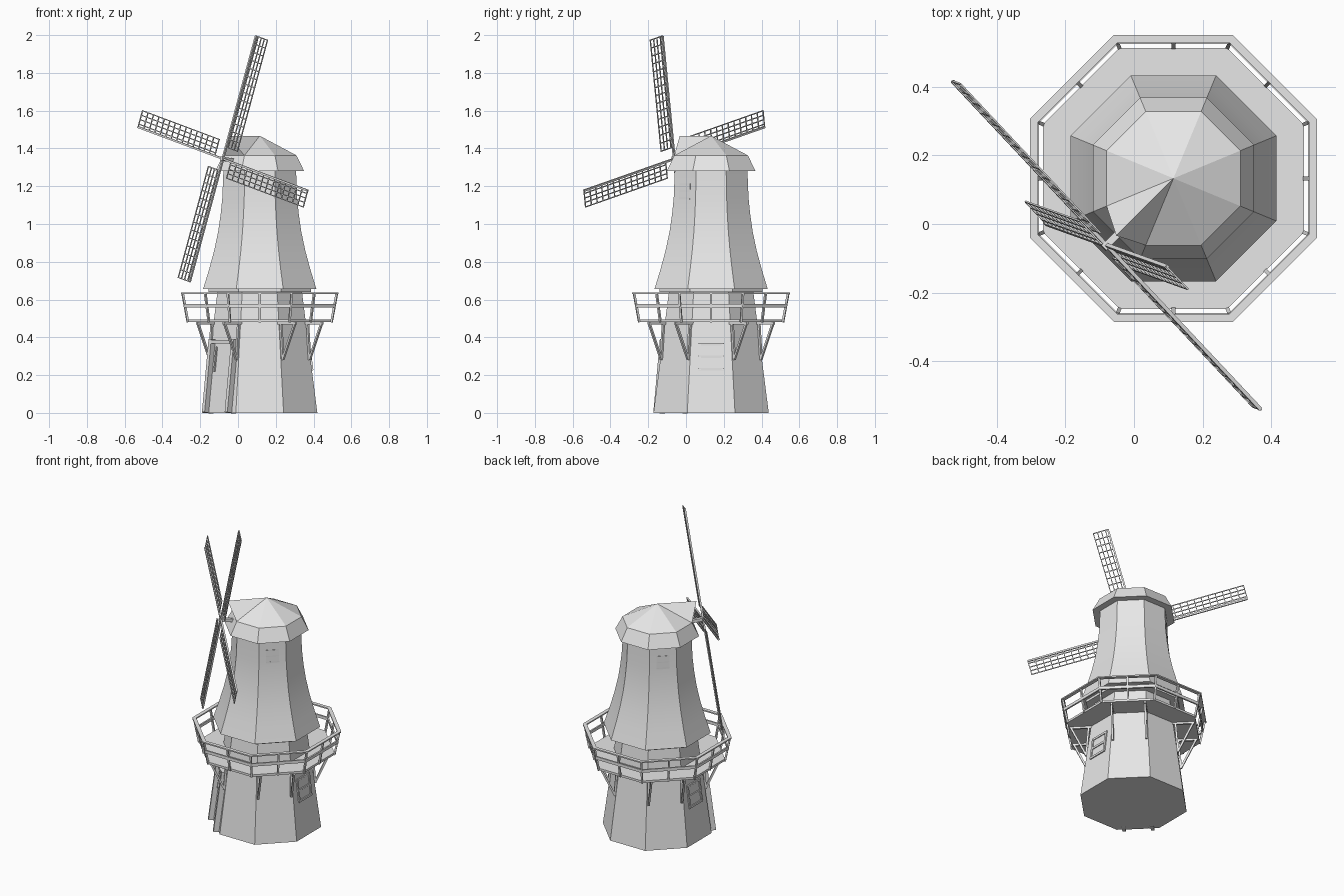
import bpy, bmesh, math
from mathutils import Vector, Matrix

if "Cube" in bpy.data.objects:
    bpy.data.objects.remove(bpy.data.objects["Cube"])

CENTRE = Vector((0.115, 0.133, 0))      # axis of the tower
Z = Vector((0, 0, 1))
LEAN = 0.128                            # inward slope of the lower wall

grey = bpy.data.materials.new("plain_grey")
grey.use_nodes = True
grey.diffuse_color = (0.8, 0.8, 0.8, 1)
grey.node_tree.nodes["Principled BSDF"].inputs["Base Color"].default_value = (0.8, 0.8, 0.8, 1)


def finish(name, bm, smooth=False):
    bmesh.ops.recalc_face_normals(bm, faces=bm.faces)
    mesh = bpy.data.meshes.new(name)
    bm.to_mesh(mesh)
    bm.free()
    mesh.materials.append(grey)
    if smooth:
        mesh.polygons.foreach_set("use_smooth", [True] * len(mesh.polygons))
        mesh.set_sharp_from_angle(angle=math.radians(30))
    obj = bpy.data.objects.new(name, mesh)
    bpy.context.collection.objects.link(obj)
    return obj


def direction(degrees):
    a = math.radians(degrees)
    return Vector((math.cos(a), math.sin(a), 0))


def corner(k, apothem, z):
    return CENTRE + direction(22.5 + 45 * k) * (apothem / math.cos(math.pi / 8)) + Z * z


def octagon_rings(bm, profile, closed=False):
    rings = [[bm.verts.new(corner(k, a, z)) for k in range(8)] for a, z in profile]
    pairs = list(zip(rings, rings[1:]))
    if closed:
        pairs.append((rings[-1], rings[0]))
    for low, high in pairs:
        for k in range(8):
            n = (k + 1) % 8
            bm.faces.new((low[k], low[n], high[n], high[k]))
    return rings


def octagon_solid(name, profile, smooth=False):
    bm = bmesh.new()
    rings = octagon_rings(bm, profile)
    bm.faces.new(rings[0])
    bm.faces.new(rings[-1])
    return finish(name, bm, smooth)


def octagon_band(name, inner, outer, low, high):
    bm = bmesh.new()
    octagon_rings(bm, [(inner, low), (outer, low), (outer, high), (inner, high)], True)
    return finish(name, bm)


def bar(bm, a, b, width, depth, facing):
    # box from a to b, with its depth along the facing direction
    along = (b - a).normalized()
    side = along.cross(facing).normalized()
    front = side.cross(along)
    m = Matrix((side * width, front * depth, b - a)).transposed().to_4x4()
    m.translation = (a + b) / 2
    bmesh.ops.create_cube(bm, size=1, matrix=m)


def wall_point(angle, base, lean, across, z, out=0):
    n = direction(angle)
    return CENTRE + n * (base - lean * z + out) + direction(angle + 90) * across + Z * z


# Tower body
octagon_solid("lower_tower", [(0.305, 0), (0.223, 0.645)])
octagon_solid("skirt_ledge", [(0.272, 0.64), (0.272, 0.656)])
octagon_solid("upper_tower", [(0.30, 0.655), (0.268, 0.76), (0.241, 0.86), (0.22, 0.96),
                              (0.207, 1.05), (0.198, 1.14), (0.192, 1.29)], True)

# Cap with a small gable over the sail shaft
bm = bmesh.new()
rim = octagon_rings(bm, [(0.185, 1.28), (0.235, 1.28), (0.195, 1.363)])[-1]
peak = bm.verts.new(CENTRE + Z * 1.467)
gable = bm.verts.new(CENTRE + direction(225) * 0.236 + Z * 1.465)
for k in range(8):
    a, b = rim[k], rim[(k + 1) % 8]
    if k == 4:
        bm.faces.new((a, gable, peak))
        bm.faces.new((gable, b, peak))
        bm.faces.new((a, b, gable))
    else:
        bm.faces.new((a, b, peak))
finish("cap", bm)

# Gallery deck and railing
octagon_solid("gallery_deck", [(0.38, 0.48), (0.38, 0.494)])
octagon_band("middle_rail", 0.392, 0.402, 0.558, 0.577)
octagon_band("top_rail", 0.395, 0.418, 0.629, 0.637)
bm = bmesh.new()
for k in range(8):
    low = [corner(k, 0.38, 0.48), corner(k + 1, 0.38, 0.48)]
    high = [corner(k, 0.408, 0.633), corner(k + 1, 0.408, 0.633)]
    bar(bm, low[0], high[0], 0.011, 0.011, direction(22.5 + 45 * k))
    bar(bm, (low[0] + low[1]) / 2, (high[0] + high[1]) / 2, 0.011, 0.011, direction(45 + 45 * k))
finish("railing_posts", bm)

# Brackets under the gallery, two on each diagonal wall
bm = bmesh.new()
for angle in (45, 135, 225, 315):
    for across in (-0.1, 0.1):
        def at(out, z):
            return wall_point(angle, out, 0, across, z)
        side = direction(angle + 90)
        bar(bm, at(0.274, 0.285), at(0.364, 0.475), 0.012, 0.012, side)
        bar(bm, at(0.274, 0.28), at(0.258, 0.478), 0.012, 0.012, side)
        bar(bm, at(0.23, 0.474), at(0.372, 0.474), 0.012, 0.012, side)
finish("gallery_brackets", bm)


def framed_panel(name, angle, base, lean, half, low, high, bar_width, depth, kind):
    n = direction(angle)
    bm = bmesh.new()

    def at(across, z):
        return wall_point(angle, base, lean, across, z)
    inner = half - bar_width / 2
    for s in (-inner, inner):
        bar(bm, at(s, low), at(s, high), bar_width, depth * 2, n)
    rails = [high - bar_width / 2]
    if kind == "window":
        rails += [low + bar_width / 2, (low + high) / 2]
    for z in rails:
        bar(bm, at(-half, z), at(half, z), bar_width, depth * 2, n)
    bar(bm, at(0, low), at(0, high - 0.002), half * 2 - bar_width, 0.004, n)
    finish(name, bm)


# Door and windows
framed_panel("door", 225, 0.305, LEAN, 0.095, 0, 0.387, 0.02, 0.033, "door")
bm = bmesh.new()
bar(bm, wall_point(225, 0.313, LEAN, -0.055, 0.22), wall_point(225, 0.313, LEAN, -0.055, 0.35),
    0.008, 0.008, direction(225))
finish("door_handle", bm)
for name, angle in (("left_window", 0), ("right_window", 180)):
    framed_panel(name, angle, 0.305, LEAN, 0.067, 0.225, 0.37, 0.013, 0.008, "window")
for name, angle in (("upper_front_window", 315), ("upper_back_window", 135)):
    framed_panel(name, angle, 0.24, 0.037, 0.04, 1.13, 1.215, 0.01, 0.002, "window")

# Sail frame: right and up directions in the tilted plane of the sails
tilt, roll = math.radians(7), math.radians(14.5)
HUB = Vector((-0.08, -0.062, 1.345))
right = direction(-45)
facing = direction(225) * math.cos(tilt) + Z * math.sin(tilt)
up = direction(45) * math.sin(tilt) + Z * math.cos(tilt)

# Shaft
bm = bmesh.new()
bar(bm, HUB - facing * 0.16, HUB + facing * 0.012, 0.02, 0.02, up)
finish("sail_shaft", bm)

# Four lattice sails
START, TIP, WIDTH, CELLS = 0.065, 0.677, 0.09, 14
for i, name in enumerate(("top", "left", "bottom", "right")):
    a = roll + i * math.pi / 2
    out = up * math.cos(a) + right * math.sin(a)
    across = right * math.cos(a) - up * math.sin(a)
    bm = bmesh.new()
    bar(bm, HUB, HUB + out * TIP, 0.01, 0.011, facing)
    for offset in (0.016, 0.041, 0.065, WIDTH):
        p = HUB + across * offset
        bar(bm, p + out * START, p + out * TIP, 0.005, 0.005, facing)
    for j in range(CELLS + 1):
        p = HUB + out * (START + (TIP - START) * j / CELLS)
        bar(bm, p - across * 0.004, p + across * (WIDTH + 0.002), 0.005, 0.005, facing)
    finish(name + "_sail", bm)
